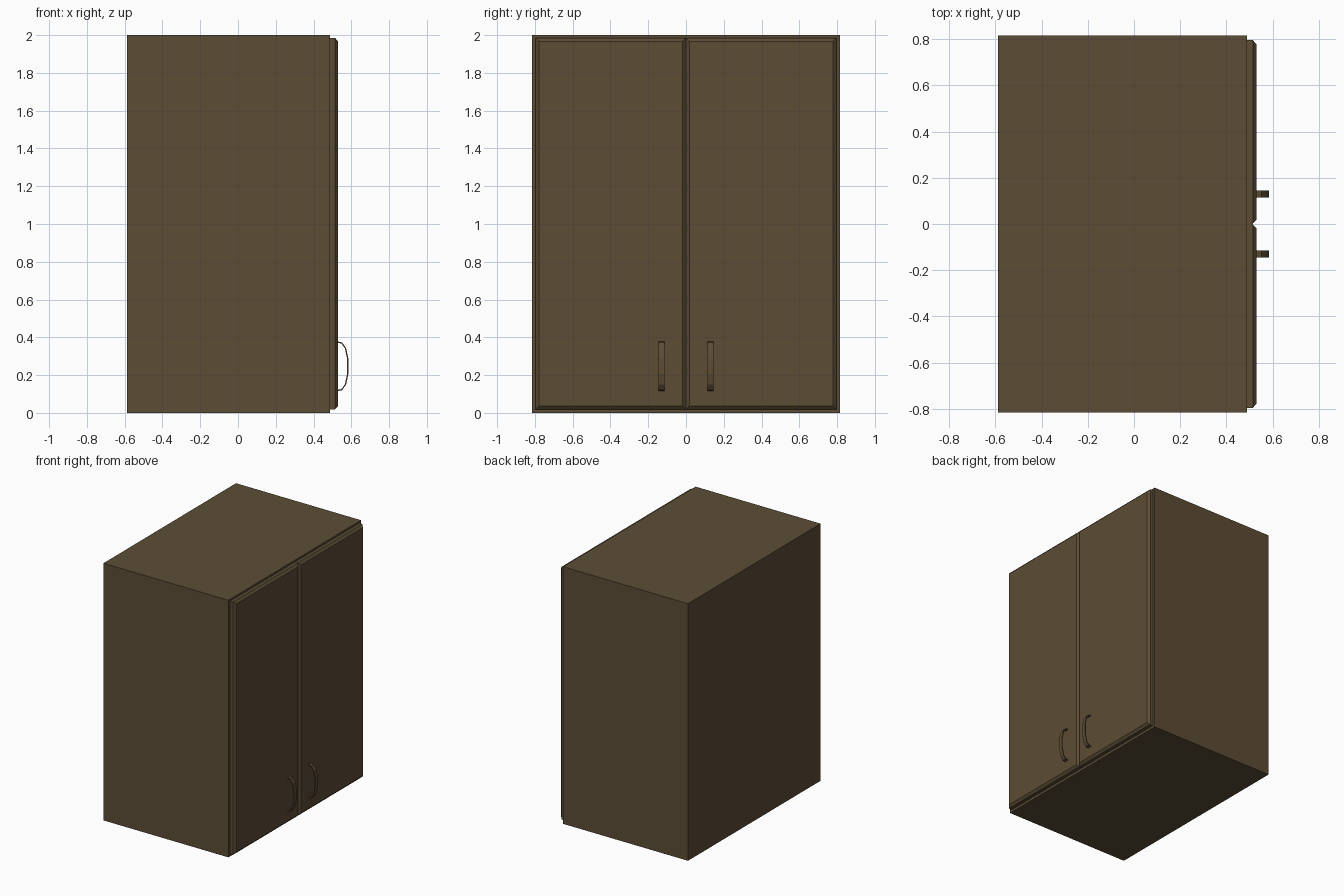
import bpy, bmesh

if "Cube" in bpy.data.objects:
    bpy.data.objects.remove(bpy.data.objects["Cube"])

wood = bpy.data.materials.new("brown_wood")
wood.diffuse_color = (0.107, 0.073, 0.036, 1)
wood.use_nodes = True
wood.node_tree.nodes["Principled BSDF"].inputs["Base Color"].default_value = wood.diffuse_color


def finish(name, bm):
    bmesh.ops.recalc_face_normals(bm, faces=bm.faces)
    mesh = bpy.data.meshes.new(name)
    bm.to_mesh(mesh)
    bm.free()
    mesh.materials.append(wood)
    obj = bpy.data.objects.new(name, mesh)
    bpy.context.collection.objects.link(obj)
    return obj


def slab(name, layers):
    """Closed solid lofted through rectangles (x, y0, y1, z0, z1)."""
    bm = bmesh.new()
    rings = [[bm.verts.new((x, y, z)) for y, z in
              ((y0, z0), (y1, z0), (y1, z1), (y0, z1))]
             for x, y0, y1, z0, z1 in layers]
    bm.faces.new(rings[0])
    bm.faces.new(rings[-1])
    for a, b in zip(rings, rings[1:]):
        for i in range(4):
            j = (i + 1) % 4
            bm.faces.new((a[i], a[j], b[j], b[i]))
    return finish(name, bm)


def handle(name, y):
    """Flat bowed strip, standing off the door."""
    outer = [(0.528, 0.378), (0.551, 0.373), (0.572, 0.344), (0.585, 0.285),
             (0.585, 0.208), (0.572, 0.149), (0.551, 0.120), (0.528, 0.115)]
    zc, t, w = 0.2465, 0.007, 0.0155
    inner = [(0.528, 0.371), (0.548, 0.367), (0.566, 0.341), (0.578, 0.284)]
    inner += [(x, 2 * zc - z) for x, z in reversed(inner)]
    bm = bmesh.new()
    rings = [[bm.verts.new((px, y + s * w, pz)) for (px, pz), s in
              ((o, -1), (o, 1), (i, 1), (i, -1))]
             for o, i in zip(outer, inner)]
    bm.faces.new(rings[0])
    bm.faces.new(rings[-1])
    for a, b in zip(rings, rings[1:]):
        for i in range(4):
            j = (i + 1) % 4
            bm.faces.new((a[i], a[j], b[j], b[i]))
    return finish(name, bm)


# cabinet carcass
slab("cabinet_body", [(-0.588, -0.815, 0.815, 0, 2), (0.488, -0.815, 0.815, 0, 2)])

# two doors with chamfered front edges, each with a handle near the middle
c = 0.018
for side, y0, y1 in (("left", -0.796, -0.001), ("right", 0.001, 0.796)):
    z0, z1 = 0.019, 1.985
    slab(side + "_door", [(0.488, y0, y1, z0, z1), (0.514, y0, y1, z0, z1),
                          (0.530, y0 + c, y1 - c, z0 + c, z1 - c)])
    handle(side + "_handle", -0.13 if side == "left" else 0.13)
